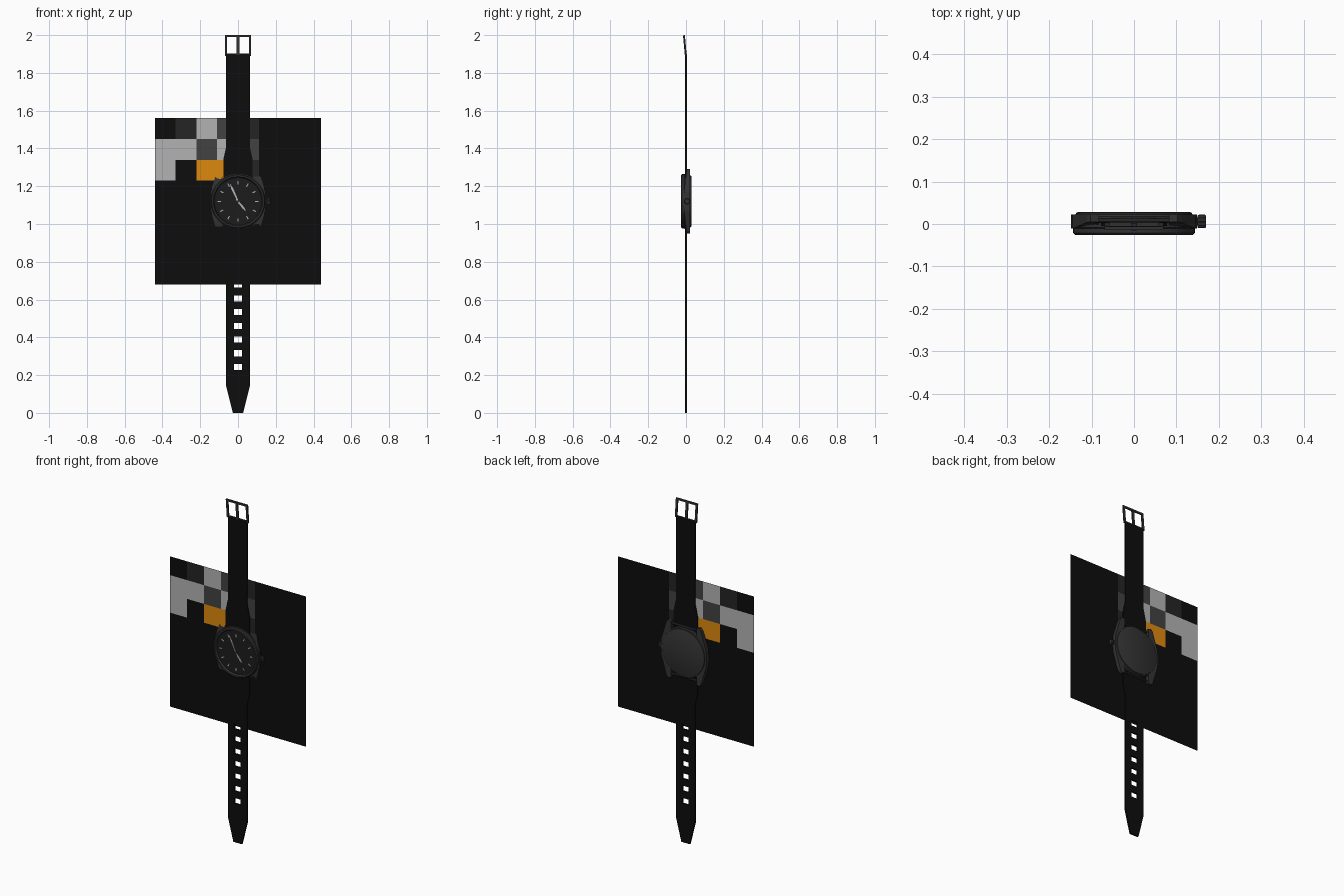
import bpy, bmesh, math
from mathutils import Matrix, Vector

if "Cube" in bpy.data.objects:
    bpy.data.objects.remove(bpy.data.objects["Cube"])

CZ = 1.12  # height of the dial centre


def mat(name, r, g=None, b=None):
    m = bpy.data.materials.new(name)
    m.diffuse_color = (r, r if g is None else g, r if b is None else b, 1)
    m.use_nodes = True
    m.node_tree.nodes["Principled BSDF"].inputs["Base Color"].default_value = m.diffuse_color
    return m


BLACK = mat("black_leather", 0.004)
METAL = mat("dark_metal", 0.033)
DIAL = mat("dial_black", 0.012)
LIGHT = mat("light_grey", 0.45)
MID = mat("mid_grey", 0.055)
DARK = mat("charcoal", 0.018)
ORANGE = mat("orange", 0.73, 0.25, 0.005)


def finish(name, bm, *mats, smooth=False):
    bmesh.ops.remove_doubles(bm, verts=bm.verts, dist=1e-5)
    bmesh.ops.recalc_face_normals(bm, faces=bm.faces)
    me = bpy.data.meshes.new(name)
    bm.to_mesh(me)
    bm.free()
    ob = bpy.data.objects.new(name, me)
    bpy.context.collection.objects.link(ob)
    for m in mats:
        me.materials.append(m)
    if smooth:
        bpy.ops.object.select_all(action='DESELECT')
        ob.select_set(True)
        bpy.context.view_layer.objects.active = ob
        bpy.ops.object.shade_smooth_by_angle(angle=math.radians(30))
    return ob


def add_prism(bm, outline, y0, y1):
    """Extrude an (x, z) outline from y0 to y1; y0 may be a function of z."""
    front = [bm.verts.new((x, y0(z) if callable(y0) else y0, z)) for x, z in outline]
    back = [bm.verts.new((x, y1, z)) for x, z in outline]
    bm.faces.new(front)
    bm.faces.new(back)
    n = len(outline)
    for i in range(n):
        j = (i + 1) % n
        bm.faces.new((front[i], front[j], back[j], back[i]))


def rect(x0, x1, z0, z1):
    return [(x0, z0), (x1, z0), (x1, z1), (x0, z1)]


def lathe(name, profile, m, segs=40, closed=False, rib=0.0, matrix=None):
    """Turn an (r, y) profile about the y axis."""
    bm = bmesh.new()
    rings = []
    for r, y in profile:
        ring = []
        for i in range(segs):
            a = 2 * math.pi * i / segs
            q = r * (1 - rib * (i % 2))
            ring.append(bm.verts.new((q * math.cos(a), y, q * math.sin(a))))
        rings.append(ring)
    pairs = list(zip(rings, rings[1:])) + ([(rings[-1], rings[0])] if closed else [])
    for a, b in pairs:
        for i in range(segs):
            j = (i + 1) % segs
            bm.faces.new((a[i], a[j], b[j], b[i]))
    if not closed:
        bm.faces.new(rings[0])
        bm.faces.new(rings[-1])
    bm.transform(matrix or Matrix.Translation((0, 0, CZ)))
    return finish(name, bm, m, smooth=(rib == 0))


def strap(name, rows, holes=()):
    """Sheet through (z, half width) rows, open where holes are, given thickness."""
    bm = bmesh.new()
    def width(z):
        for (z0, w0), (z1, w1) in zip(rows, rows[1:]):
            if z0 <= z <= z1:
                return w0 + (w1 - w0) * (z - z0) / (z1 - z0)
    zs = sorted([z for z, w in rows] + [h + d for h in holes for d in (-0.016, 0.016)])
    grid = [[bm.verts.new((x, 0, z)) for x in (-width(z), -0.021, 0.021, width(z))] for z in zs]
    for k in range(len(zs) - 1):
        mid = (zs[k] + zs[k + 1]) / 2
        for c in range(3):
            if c == 1 and any(abs(mid - h) < 0.016 for h in holes):
                continue
            bm.faces.new((grid[k][c], grid[k][c + 1], grid[k + 1][c + 1], grid[k + 1][c]))
    ob = finish(name, bm, BLACK)
    mod = ob.modifiers.new("thickness", 'SOLIDIFY')
    mod.thickness, mod.offset = 0.01, 0
    return ob


# Straps, flared towards the case
strap("upper_strap", [(1.24, 0.078), (1.34, 0.078), (1.41, 0.0625), (1.9, 0.0625)])
strap("lower_strap", [(0, 0.027), (0.14, 0.0625), (0.83, 0.0625), (0.9, 0.078), (1.0, 0.078)],
      [0.243 + 0.0727 * i for i in range(7)])

# Buckle frame with prong, leaning forward
bm = bmesh.new()
for s in (-1, 1):
    add_prism(bm, rect(*sorted((s * 0.058, s * 0.07)), 0, 0.11), -0.004, 0.004)
for z in (0, 0.099):
    add_prism(bm, rect(-0.058, 0.058, z, z + 0.011), -0.004, 0.004)
add_prism(bm, rect(-0.007, 0.007, 0.005, 0.106), -0.006, 0.002)
bm.transform(Matrix.Translation((0, 0, 1.891)) @ Matrix.Rotation(0.09, 4, 'X'))
finish("buckle", bm, METAL)

# Case body, back lid, bezel ring and dial
lathe("case_body", [(0.14, -0.012), (0.146, -0.008), (0.146, 0.018), (0.141, 0.022)], METAL)
lathe("case_back", [(0.138, 0.02), (0.137, 0.026), (0.133, 0.028)], METAL)
lathe("bezel", [(0.144, -0.011), (0.144, -0.021), (0.139, -0.026),
                (0.131, -0.026), (0.126, -0.016), (0.126, -0.011)], METAL, closed=True)
lathe("dial", [(0.127, -0.011), (0.127, -0.016)], DIAL)

# Four lugs, sloping back towards their tips
bm = bmesh.new()
lug = [(0.149, 0), (0.145, 0.05), (0.112, 0.157), (0.102, 0.17), (0.082, 0.165),
       (0.083, 0.1), (0.11, 0)]
for sx in (-1, 1):
    for sz in (-1, 1):
        add_prism(bm, [(sx * x, CZ + sz * z) for x, z in lug],
                  lambda z: -0.011 + 0.016 * max(0, (abs(z - CZ) - 0.05) / 0.12), 0.022)
bmesh.ops.remove_doubles(bm, verts=bm.verts, dist=1e-5)
finish("lugs", bm, METAL)

# Spring bars holding the straps
for name, dz in (("upper_spring_bar", 0.148), ("lower_spring_bar", -0.148)):
    lathe(name, [(0.006, -0.09), (0.006, 0.09)], METAL, segs=10,
          matrix=Matrix.Translation((0, 0.008, CZ + dz)) @ Matrix.Rotation(math.pi / 2, 4, 'Z'))

# Crown on the right side
to_x = Matrix.Translation((0, 0.006, CZ)) @ Matrix.Rotation(-math.pi / 2, 4, 'Z')
lathe("crown_stem", [(0.009, 0.14), (0.009, 0.152)], METAL, segs=12, matrix=to_x)
lathe("crown", [(0.014, 0.15), (0.016, 0.153), (0.016, 0.167), (0.014, 0.17)], METAL,
      segs=24, rib=0.12, matrix=to_x)

# Hour markers
bm = bmesh.new()
for i in range(12):
    part = bmesh.new()
    add_prism(part, rect(-0.0028, 0.0028, 0.09, 0.108), -0.018, -0.015)
    part.transform(Matrix.Translation((0, 0, CZ)) @ Matrix.Rotation(i * math.pi / 6, 4, 'Y'))
    tmp = bpy.data.meshes.new("tmp")
    part.to_mesh(tmp)
    part.free()
    bm.from_mesh(tmp)
    bpy.data.meshes.remove(tmp)
finish("hour_markers", bm, LIGHT)

# Hands, tapered, and their centre cap
for name, tip, y in (("hour_hand", (0.042, -0.052), -0.019), ("minute_hand", (-0.044, 0.097), -0.021)):
    bm = bmesh.new()
    n = math.hypot(*tip)
    add_prism(bm, [(-0.003, -0.015), (0.003, -0.015), (0.0055, n * 0.7), (0, n), (-0.0055, n * 0.7)],
              y - 0.001, y + 0.001)
    bm.transform(Matrix.Translation((0, 0, CZ)) @ Matrix.Rotation(math.atan2(*tip), 4, 'Y'))
    finish(name, bm, LIGHT)
lathe("hand_cap", [(0.006, -0.015), (0.006, -0.023)], METAL, segs=12)

# Square colour card behind the watch, eight by eight cells
card = ["KDLMMKKK".replace("MM", "MD"), "LLMLMKKK", "LKOODKKK"]
key = {"K": 0, "D": 1, "M": 2, "L": 3, "O": 4}
bm = bmesh.new()
bmesh.ops.create_grid(bm, x_segments=8, y_segments=8, size=0.44)
bm.transform(Matrix.Translation((0, 0, CZ)) @ Matrix.Rotation(math.pi / 2, 4, 'X'))
for f in bm.faces:
    c = f.calc_center_median()
    col, row = int((c.x + 0.44) / 0.11), int((CZ + 0.44 - c.z) / 0.11)
    f.material_index = key[card[row][col]] if row < len(card) else 0
finish("colour_card", bm, BLACK, DARK, MID, LIGHT, ORANGE)
